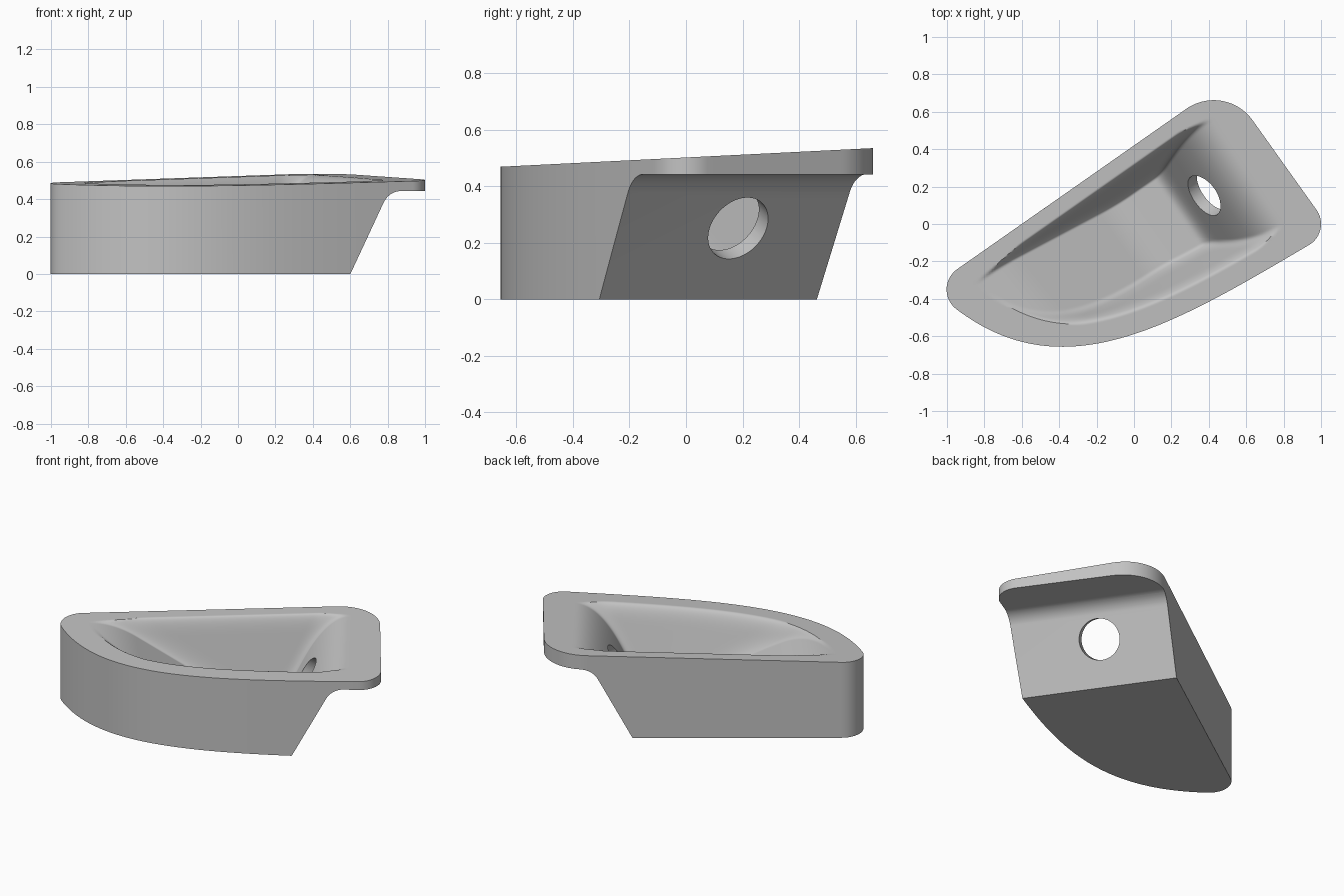
import bpy
import bmesh
import math
from mathutils import Vector, Matrix

cube = bpy.data.objects.get("Cube")
if cube:
    bpy.data.objects.remove(cube, do_unlink=True)

# Axes of the tilted plan: U points through the end wall, V along it
U = Vector((0.819, 0.574))
V = Vector((-0.574, 0.819))
BACK_POINT = Vector((0.28, 0.616))
BACK_IN = Vector((0.574, -0.819))
FACE_U, FACE_RUN = 0.316, 0.535     # end face: u = FACE_U + FACE_RUN * z
FLANGE_Z = 0.443
FLOOR_Z = 0.055
HUB = Vector((-0.05, -0.05))
RINGS = 75


def arc(center, radius, start, end, steps):
    angles = [math.radians(start + (end - start) * i / steps) for i in range(steps + 1)]
    return [Vector(center) + radius * Vector((math.cos(a), math.sin(a))) for a in angles]


def bezier(p0, p1, p2, p3, steps):
    pts = []
    for i in range(1, steps):
        t = i / steps
        s = 1 - t
        pts.append(s**3 * p0 + 3 * s * s * t * p1 + 3 * s * t * t * p2 + t**3 * p3)
    return pts


def straight(a, b, steps):
    return [a.lerp(b, i / steps) for i in range(1, steps)]


# Plan outline, counter-clockwise
left_tip = arc((-0.87, -0.35), 0.132, 125, 233, 20)
right_tip = arc((0.87, 0), 0.13, -59.5, 35.5, 18)
back_tip = arc((0.426, 0.407), 0.255, 35.5, 125, 22)
p0, p3 = left_tip[-1], right_tip[0]
front = bezier(p0, p0 + 0.72 * Vector((0.795, -0.606)),
               p3 - 0.85 * Vector((0.862, 0.508)), p3, 70)
outline = (left_tip + front + right_tip + straight(right_tip[-1], back_tip[0], 24)
           + back_tip + straight(back_tip[-1], left_tip[0], 60))

# Inward half-planes along the curved front edge
front_edges = []
for a, b in zip(front[:-1:2], front[1::2]):
    d = (b - a).normalized()
    front_edges.append((a, Vector((-d.y, d.x))))


def smooth_max(a, b, k):
    h = max(k - abs(a - b), 0) / k
    return max(a, b) + h * h * k / 4


def smooth_min(a, b, k):
    return -smooth_max(-a, -b, k)


def top_z(p):
    return 0.5025 + 0.05 * p.y


def surface_z(p):
    """Height of the tilted rim with the filleted pocket sunk into it."""
    u = p.dot(U)
    rim = top_z(p)
    ramp = FLOOR_Z + (-0.02 - u) * 0.6
    end_wall = (u - FACE_U + 0.075) / FACE_RUN
    back_wall = rim - ((p - BACK_POINT).dot(BACK_IN) - 0.098) * 5
    front_wall = rim - (min((p - a).dot(n) for a, n in front_edges) - 0.14) * 3.6
    z = smooth_max(FLOOR_Z, smooth_min(ramp, rim, 0.09), 0.06)
    # Each wall rolls over into the rim with its own fillet
    for wall, roll, blend in ((end_wall, 0.26, 0.08), (back_wall, 0.1, 0.13),
                              (front_wall, 0.1, 0.11)):
        z = smooth_max(z, smooth_min(wall, rim, roll), blend)
    return min(z, rim)


def add_object(name, bm):
    bmesh.ops.recalc_face_normals(bm, faces=bm.faces)
    mesh = bpy.data.meshes.new(name)
    bm.to_mesh(mesh)
    bm.free()
    obj = bpy.data.objects.new(name, mesh)
    bpy.context.collection.objects.link(obj)
    return obj


def bridge(bm, lower, upper):
    n = len(lower)
    for i in range(n):
        j = (i + 1) % n
        bm.faces.new((lower[i], lower[j], upper[j], upper[i]))


# Scoop body: flat base, upright sides, sculpted top
bm = bmesh.new()
base = [bm.verts.new((p.x, p.y, 0)) for p in outline]
bm.faces.new(base)
previous = base
for r in range(RINGS):
    ring = []
    for p in outline:
        q = HUB.lerp(p, 1 - r / RINGS)
        ring.append(bm.verts.new((q.x, q.y, surface_z(q))))
    bridge(bm, previous, ring)
    previous = ring
hub = bm.verts.new((HUB.x, HUB.y, surface_z(HUB)))
for i in range(len(previous)):
    bm.faces.new((previous[i], previous[(i + 1) % len(previous)], hub))
body = add_object("scoop_body", bm)

# End cutter: leaning face, filleted into the underside of the flange
lean = math.atan(FACE_RUN)
radius = 0.12
reach = radius * math.tan((math.pi / 2 - lean) / 2)
center_u = FACE_U + FACE_RUN * FLANGE_Z + reach
profile = [(FACE_U - FACE_RUN * 0.3, -0.3)]
for i in range(13):
    a = math.pi - lean + (lean - math.pi / 2) * i / 12
    profile.append((center_u + radius * math.cos(a),
                    FLANGE_Z - radius + radius * math.sin(a)))
profile += [(1.5, FLANGE_Z), (1.5, -0.3)]
bm = bmesh.new()
sides = []
for v in (-1.5, 1.5):
    sides.append([bm.verts.new((*(U * u + V * v), z)) for u, z in profile])
    bm.faces.new(sides[-1])
bridge(bm, *sides)
end_cutter = add_object("end_cutter", bm)

# Round hole square to the leaning end face
axis = Vector((U.x * math.cos(lean), U.y * math.cos(lean), -math.sin(lean)))
bm = bmesh.new()
turn = axis.to_track_quat('Z', 'Y').to_matrix().to_4x4()
bmesh.ops.create_cone(bm, cap_ends=True, segments=64, radius1=0.123, radius2=0.123,
                      depth=0.32, matrix=Matrix.Translation((0.412, 0.178, 0.258)) @ turn)
hole_cutter = add_object("hole_cutter", bm)

# Apply the cuts
bpy.context.view_layer.objects.active = body
for cutter in (end_cutter, hole_cutter):
    mod = body.modifiers.new(cutter.name, 'BOOLEAN')
    mod.operation = 'DIFFERENCE'
    mod.solver = 'EXACT'
    mod.object = cutter
    bpy.ops.object.modifier_apply(modifier=mod.name)
    bpy.data.objects.remove(cutter, do_unlink=True)

# Plain grey finish
grey = bpy.data.materials.new("plain_grey")
grey.use_nodes = True
colour = (0.54, 0.54, 0.54, 1)
grey.diffuse_color = colour
grey.node_tree.nodes["Principled BSDF"].inputs["Base Color"].default_value = colour
body.data.materials.clear()
body.data.materials.append(grey)

bpy.ops.object.select_all(action='DESELECT')
body.select_set(True)
bpy.ops.object.shade_smooth_by_angle(angle=math.radians(32))
